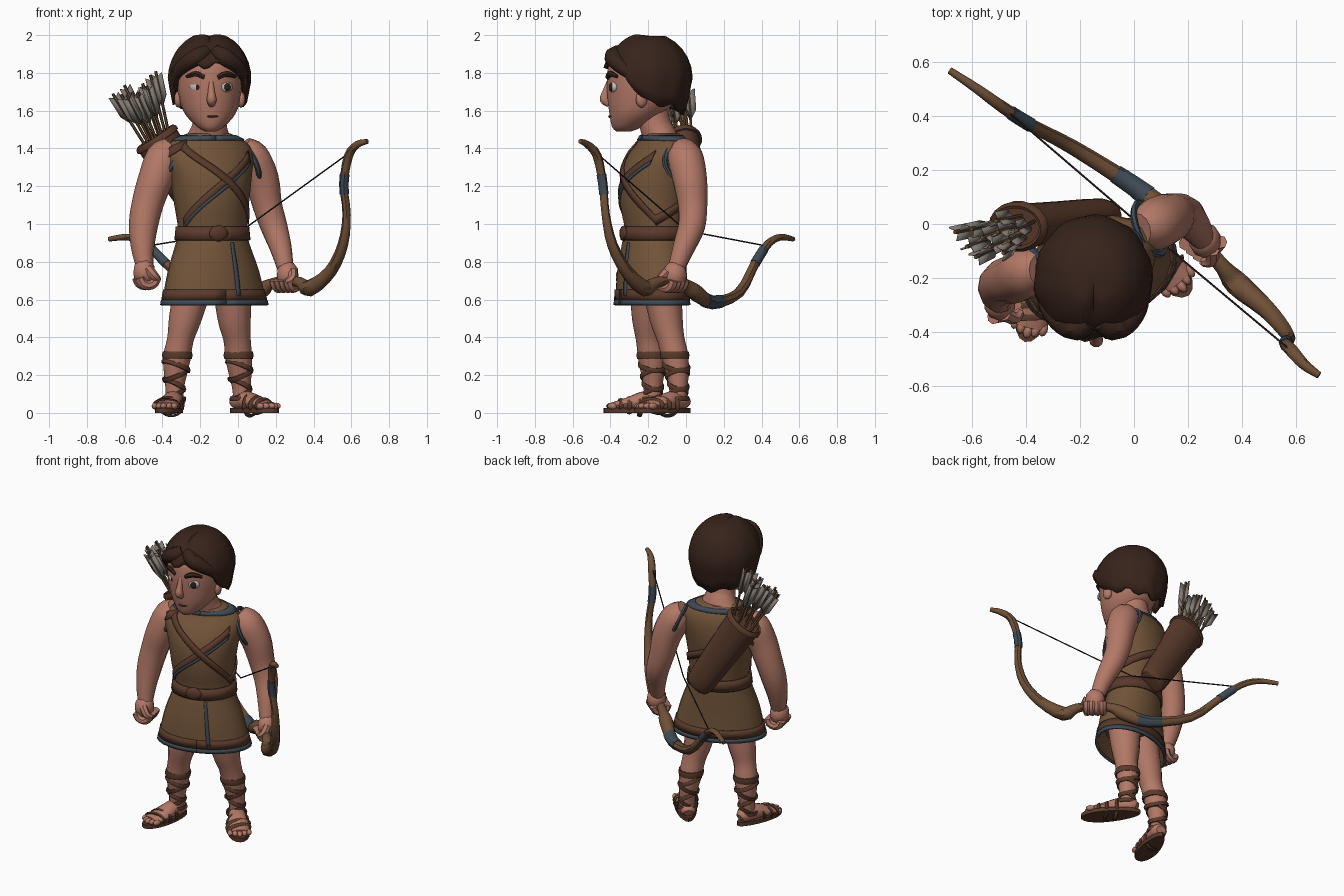
import bpy, bmesh, random
from math import sin, cos, pi, radians, sqrt
from mathutils import Vector, Matrix

if "Cube" in bpy.data.objects:
    bpy.data.objects.remove(bpy.data.objects["Cube"])

random.seed(4)
V = Vector

def mat(name, *c):
    m = bpy.data.materials.new(name)
    m.diffuse_color = (*c, 1)
    m.use_nodes = True
    m.node_tree.nodes["Principled BSDF"].inputs["Base Color"].default_value = m.diffuse_color
    return m

SKIN = mat("skin", .45, .19, .135)
CLOTH = mat("cloth", .17, .09, .042)
HAIR = mat("hair", .038, .017, .011)
LEATHER = mat("leather", .10, .042, .024)
BLUE = mat("blue_trim", .05, .07, .09)
WOOD = mat("wood", .16, .08, .038)
FEATHER = mat("feather", .22, .19, .165)
WHITE = mat("eye_white", .55, .5, .47)
DARK = mat("dark", .02, .015, .012)

def make(name, verts, faces, m, thick=0):
    me = bpy.data.meshes.new(name)
    me.from_pydata([tuple(v) for v in verts], [], faces)
    bm = bmesh.new()
    bm.from_mesh(me)
    bmesh.ops.recalc_face_normals(bm, faces=bm.faces)
    bm.to_mesh(me)
    bm.free()
    me.materials.append(m)
    o = bpy.data.objects.new(name, me)
    bpy.context.collection.objects.link(o)
    if thick:
        s = o.modifiers.new("thickness", 'SOLIDIFY')
        s.thickness, s.offset = thick, 0
    return o

def spline(P, k):
    out = []
    for i in range(len(P) - 1):
        q = [P[max(i-1, 0)], P[i], P[i+1], P[min(i+2, len(P)-1)]]
        for s in range(k):
            t = s / k
            out.append(tuple(.5*(2*b + (c-a)*t + (2*a-5*b+4*c-d)*t*t + (3*b-a-3*c+d)*t**3)
                             for a, b, c, d in zip(*q)))
    return out + [tuple(P[-1])]

def tube(name, P, m, n=10, k=3, closed=False, frame=None):
    """Sweep ellipses (x, y, z, width[, height]) along a smooth path."""
    P = [tuple(p) if len(p) == 5 else (*p, p[3]) for p in P]
    if not closed:
        P = spline(P, k)
    L, verts, up = len(P), [], None
    for i, p in enumerate(P):
        a, b = (P[i-1], P[(i+1) % L]) if closed else (P[max(i-1, 0)], P[min(i+1, L-1)])
        t = (V(b[:3]) - V(a[:3])).normalized()
        if up is None:
            up = V((0, 1, 0)) if abs(t.z) > .7 else V((0, 0, 1))
        side = t.cross(up).normalized()
        up = side.cross(t)
        s, u = frame or (side, up)
        verts += [V(p[:3]) + s*cos(j*2*pi/n)*p[3] + u*sin(j*2*pi/n)*p[4] for j in range(n)]
    faces = [(i*n+j, i*n+(j+1) % n, (i+1) % L*n+(j+1) % n, (i+1) % L*n+j)
             for i in range(L if closed else L-1) for j in range(n)]
    if not closed:
        faces += [tuple(range(n)), tuple(range((L-1)*n, L*n))]
    return make(name, verts, faces, m)

def ring(name, c, u, v, m, w=.012, h=.012, n=18):
    return tube(name, [(*(V(c) + V(u)*cos(i*2*pi/n) + V(v)*sin(i*2*pi/n)), w, h) for i in range(n)],
                m, n=6, closed=True)

def ball(name, c, r, m, yaw=0):
    me = bpy.data.meshes.new(name)
    bm = bmesh.new()
    bmesh.ops.create_icosphere(bm, subdivisions=2, radius=1, matrix=Matrix.Translation(c)
                               @ Matrix.Rotation(yaw, 4, 'Z') @ Matrix.Diagonal((*r, 1)))
    bm.to_mesh(me)
    bm.free()
    me.materials.append(m)
    bpy.context.collection.objects.link(bpy.data.objects.new(name, me))

def at(R, z):
    R = sorted(R, key=lambda r: r[2])
    for a, b in zip(R, R[1:]):
        if z <= b[2]:
            f = max(0, (z-a[2]) / (b[2]-a[2]))
            return [p + (q-p)*f for p, q in zip(a, b)]
    return R[-1]

# Tunic, turned toward the bow arm, with a hollow hem
YAW = radians(20)
SIDE, BACK = V((cos(YAW), sin(YAW), 0)), V((-sin(YAW), cos(YAW), 0))
BODY = spline([(-.125, -.18, .57, .292, .182), (-.13, -.18, .75, .25, .175), (-.135, -.17, .9, .198, .165),
               (-.135, -.165, .97, .186, .156), (-.14, -.17, 1.1, .2, .175), (-.145, -.16, 1.25, .222, .185),
               (-.155, -.14, 1.36, .245, .16), (-.158, -.125, 1.43, .215, .122), (-.155, -.135, 1.48, .115, .098)], 3)
tube("tunic", [(-.13, -.18, .68, .23, .14), (-.125, -.18, .575, .28, .17)] + BODY, CLOTH, n=20, k=1, frame=(SIDE, BACK))

def body(deg, z, off=1.03):
    x, y, z, a, b = at(BODY, z)
    return V((x, y, z)) + (SIDE*sin(radians(deg))*a - BACK*cos(radians(deg))*b)*off

def ribbon(name, stops, m, half=(0, .025), off=1.03, steps=14):
    verts = []
    for (d0, z0), (d1, z1) in zip(stops, stops[1:]):
        for i in range(steps + 1):
            d, z = d0 + (d1-d0)*i/steps, z0 + (z1-z0)*i/steps
            verts += [body(d-half[0], z-half[1], off), body(d+half[0], z+half[1], off)]
    make(name, verts, [(i, i+1, i+3, i+2) for i in range(0, len(verts)-2, 2)], m, .01)

ribbon("belt", [(0, .95), (360, .95)], LEATHER, (0, .036), 1.035, 28)
ball("belt_buckle", body(-7, .95, 1.05), (.055, .02, .043), LEATHER, YAW)
ribbon("hem_band", [(0, .625), (360, .625)], LEATHER, (0, .028), 1.0, 28)
ribbon("hem_edge", [(0, .583), (360, .583)], BLUE, (0, .014), 1.005, 28)
ribbon("skirt_trim", [(15, .62), (15, .9)], BLUE, (2.5, 0), 1.01)
ribbon("collar", [(0, 1.455), (360, 1.455)], BLUE, (0, .012), 1.02, 28)
ribbon("quiver_strap", [(-50, 1.42), (70, 1.02), (310, 1.42)], LEATHER)
ribbon("lapel_band", [(50, 1.36), (-70, 1.0)], LEATHER, (0, .028), 1.015)
ribbon("lapel_edge", [(50, 1.325), (-70, .985)], BLUE, (0, .01), 1.02)

# Arms with curled fists
def fist(name, c, axis, out):
    c, axis, out, down = V(c), V(axis).normalized(), V(out).normalized(), V((0, 0, -1))
    ball(name + "_palm", c + out*.012 - down*.03, (.06, .066, .075), SKIN)
    for i in range(4):
        k = c + axis*(i-1.5)*.032
        tube(name + "_finger", [(*(k + out*cos(a)*.045 + down*sin(a)*.042), .025)
                                for a in (0, .8, 1.6, 2.4, 3.2)], SKIN, n=7, k=2)
    tube(name + "_thumb", [(*(c + axis*.045 - down*.05), .026), (*(c + axis*.065 - out*.03 - down*.01), .024),
                           (*(c + axis*.045 - out*.055 + down*.01), .018)], SKIN, n=7)

tube("left_arm", [(.02, -.02, 1.41, .06), (.07, -.005, 1.355, .095), (.125, .02, 1.24, .093), (.155, .035, 1.1, .08),
                  (.19, .03, .99, .073), (.225, -.01, .88, .06), (.25, -.05, .77, .045)], SKIN, n=12)
tube("right_arm", [(-.345, -.17, 1.41, .06), (-.39, -.175, 1.355, .095), (-.435, -.2, 1.24, .093), (-.475, -.21, 1.12, .085),
                   (-.5, -.23, 1.0, .078), (-.505, -.26, .88, .063), (-.495, -.285, .78, .047)], SKIN, n=12)
fist("left_fist", (.255, -.07, .70), (.77, -.64, 0), (.64, .77, 0))
fist("right_fist", (-.485, -.29, .715), (.2, -1, 0), (-1, -.2, 0))
for s, c in ((1, (.055, -.018, 1.335)), (-1, (-.372, -.175, 1.335))):
    ring("armhole_trim", c, BACK*.1, V((-s*.045, 0, .1)), BLUE, .012, .016)

# Legs and strapped sandals
def leg(side, path, yaw, size):
    R = spline(path, 3)
    tube(side + "_leg", path, SKIN, n=12)
    for i, z in enumerate((.305, .25, .2, .15, .1)):
        x, y, z, r = at(R, z)
        tilt = 0 if i == 0 else .025*(-1)**i
        ring(side + "_shin_strap", (x, y, z), (r, 0, tilt), (0, r, tilt*.4), LEATHER, .009, .022 if i == 0 else .015)
    T = Matrix.Translation((*path[-1][:2], 0)) @ Matrix.Rotation(yaw, 4, 'Z') @ Matrix.Diagonal((size, size, 1, 1))
    def local(*p):
        return tuple(T @ V(p[:3])) + p[3:]
    tube(side + "_foot", [local(0, .058, .05, .03, .025), local(0, .03, .06, .05, .045), local(0, -.04, .065, .055, .05),
                          local(0, -.12, .05, .066, .035), local(0, -.2, .036, .064, .022)], SKIN, n=12)
    for i in range(5):
        px = (i-2)*.026
        ball(side + "_toe", local(px, -.215 + abs(px)*.4, .036), (.017, .028, .018), SKIN, yaw)
    n = 20
    outline = [(sin(a)*(.06 + .012*cos(a)), -.09 - cos(a)*.165) for a in (2*pi*i/n for i in range(n))]
    verts = [T @ V((u, v, z)) for z in (0, .026) for u, v in outline]
    make(side + "_sole", verts, [tuple(range(n)), tuple(range(n, 2*n))]
         + [(i, (i+1) % n, n+(i+1) % n, n+i) for i in range(n)], LEATHER)
    f = T.to_3x3()
    for v, w, tz in ((-.165, .063, .032), (-.12, .064, .042), (-.065, .057, .056)):
        ring(side + "_foot_strap", local(0, v, .04), f @ V((w, .02, 0)), f @ V((0, 0, tz)), LEATHER, .007, .013)
    ring(side + "_heel_strap", local(0, -.005, .075), f @ V((.053, 0, 0)), f @ V((0, .058, 0)), LEATHER, .007, .014)

leg("right", [(-.235, -.2, .68, .1), (-.28, -.2, .5, .086), (-.305, -.195, .39, .07),
              (-.325, -.18, .28, .072), (-.335, -.175, .14, .05), (-.335, -.18, .05, .045)], radians(-15), 1.04)
leg("left", [(-.03, -.13, .68, .105), (-.02, -.105, .5, .088), (-.005, -.08, .39, .072),
             (.005, -.055, .28, .07), (.018, -.04, .14, .05), (.02, -.045, .05, .045)], radians(40), 1.12)

# Neck, head and face
tube("neck", [(-.155, -.13, 1.42, .17, .1), (-.154, -.14, 1.47, .115, .09), (-.15, -.165, 1.53, .09, .085),
              (-.148, -.18, 1.62, .085, .085)], SKIN, n=14)
tube("head", [(-.145, -.33, 1.49, .03, .04), (-.145, -.31, 1.515, .072, .083), (-.147, -.265, 1.58, .132, .142),
              (-.15, -.235, 1.66, .163, .182), (-.15, -.225, 1.76, .176, .196), (-.15, -.215, 1.86, .17, .19),
              (-.15, -.2, 1.95, .1, .12)], SKIN, n=18, frame=(V((1, 0, 0)), V((0, 1, 0))))
tube("nose", [(-.142, -.405, 1.76, .013), (-.141, -.425, 1.70, .018), (-.14, -.432, 1.66, .026), (-.14, -.405, 1.635, .02)], SKIN)
tube("mouth", [(-.18, -.388, 1.572, .005), (-.14, -.404, 1.568, .008), (-.10, -.388, 1.572, .005)], LEATHER, n=6)
for s in (-1, 1):
    cx = -.142 + s*.078
    ball("eye", (cx, -.384, 1.725), (.038, .02, .03), WHITE, s*.35)
    ball("iris", (cx + .008, -.397, 1.725), (.019, .011, .022), DARK, s*.35)
    tube("eyebrow", [(-.142 + s*.035, -.412, 1.775, .014), (-.142 + s*.08, -.402, 1.795, .017),
                     (-.142 + s*.13, -.366, 1.78, .009)], HAIR, n=6)
    ball("ear", (-.15 + s*.165, -.235, 1.66), (.022, .032, .045), SKIN, s*.3)

# Hair shell: strands run from the crown to a hairline that drops toward the nape
N, K, verts = 40, 9, [V((-.15, -.19, 1.985))]
for i in range(N):
    a = 2*pi*i/N
    g = abs(a if a < pi else a - 2*pi)
    low = 1.85 if g < .8 else 1.85 - .2*min(1, (g-.8)/.7)
    low -= .06*max(0, (g-1.5)/1.6) - .015*sin(9*a)
    for j in range(1, K+1):
        e = (j/K)**1.5
        z = 1.998 - (1.998-low)*e
        f = sqrt(max(0, 1-((z-1.77)/.235)**2)) if z > 1.77 else 1 - .95*(1.77-z)
        f *= 1 + .028*cos(10*a + 2*e)*e
        z -= .022*max(0, 1-g*3)
        verts.append(V((-.15 + sin(a)*.21*f, -.205 - cos(a)*.228*f, z)))
faces = [(0, 1+i*K, 1+(i+1) % N*K) for i in range(N)]
faces += [(1+i*K+j, 2+i*K+j, 2+(i+1) % N*K+j, 1+(i+1) % N*K+j) for i in range(N) for j in range(K-1)]
make("hair", verts, faces, HAIR, .022)
for s in (-1, 1):
    tube("hair_lock", [(-.145 + s*.02, -.36, 1.915, .035), (-.145 + s*.07, -.385, 1.885, .048), (-.147 + s*.13, -.355, 1.845, .042),
                       (-.15 + s*.175, -.29, 1.79, .032), (-.15 + s*.178, -.24, 1.71, .012)], HAIR, n=8)

# Quiver with feathered arrows
A, B = V((-.11, .035, .95)), V((-.43, -.01, 1.45))
ax = (B - A).normalized()
tube("quiver", [(*A, .06, .045), (*A.lerp(B, .06), .09, .063), (*A.lerp(B, .5), .105, .073), (*B, .118, .085)], LEATHER, n=14)
u = ax.cross(V((0, 1, 0))).normalized()
w = u.cross(ax)
ring("quiver_rim", B, u*.114, w*.082, LEATHER, .012, .02)
for i in range(11):
    r, a = sqrt((i+.5)/11), i*2.4
    p = B + u*cos(a)*r*.085 + w*sin(a)*r*.055
    d = (V((-.12, -.045, .30)) + u*cos(a)*r*.07 + w*sin(a)*r*.03).normalized()
    e = p + d*random.uniform(.27, .34)
    tube("arrow_shaft", [(*(p - d*.05), .008), (*e, .008)], WOOD, n=6, k=1)
    s1 = d.cross(V((random.uniform(-1, 1), 1, 0))).normalized()
    s2 = d.cross(s1)
    verts, faces = [], []
    for q in range(3):
        s = (s1*cos(q*2.094) + s2*sin(q*2.094))*.034
        verts += [e - d*.19, e - d*.13 + s, e - d*.01 + s, e - d*.03]
        faces.append(tuple(range(q*4, q*4+4)))
    make("arrow_feathers", verts, faces, FEATHER, .007)

# Bow, wraps and drawn string
BOW = [(.685, -.56, 1.437, .013), (.63, -.52, 1.42, .02), (.585, -.47, 1.36, .024), (.56, -.44, 1.21, .022), (.575, -.425, 1.05, .022),
       (.555, -.39, .89, .028), (.49, -.315, .75, .034), (.38, -.22, .66, .045), (.33, -.16, .69, .03),
       (.25, -.07, .70, .026), (.17, -.0, .68, .03), (.12, .04, .645, .045), (0, .14, .585, .034), (-.22, .28, .635, .028),
       (-.38, .365, .79, .024), (-.49, .435, .895, .022), (-.58, .5, .93, .018), (-.682, .568, .92, .013)]
tube("bow", BOW, WOOD, n=8)
path = spline(BOW, 3)
for i in (9, 36, 43):
    tube("bow_wrap", [(*p[:3], p[3] + .003) for p in path[i-1:i+2]], BLUE, n=8, k=1)
for end in ((.60, -.485, 1.385), (-.47, .42, .885)):
    tube("bow_string", [(*end, .004), (.02, .0, .965, .004)], DARK, n=5, k=1)

bpy.ops.object.select_all(action='SELECT')
bpy.context.view_layer.objects.active = bpy.data.objects["tunic"]
bpy.ops.object.shade_smooth_by_angle(angle=radians(45))
